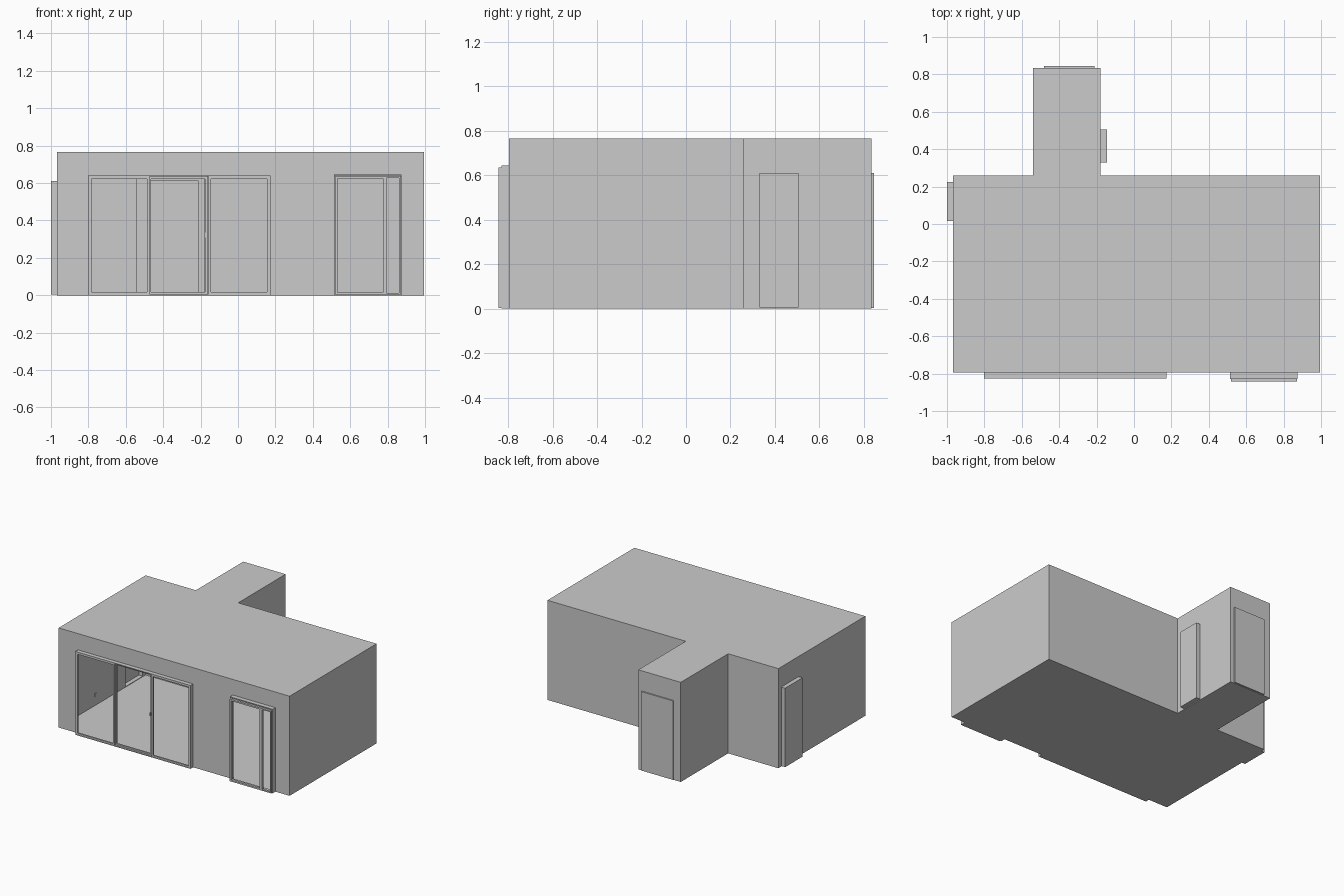
import bpy, bmesh
from mathutils import Vector

if "Cube" in bpy.data.objects:
    bpy.data.objects.remove(bpy.data.objects["Cube"])

H = 0.765
# T-shaped footprint, counter-clockwise
PLAN = [(-0.967, -0.795), (0.995, -0.795), (0.995, 0.26), (-0.18, 0.26),
        (-0.18, 0.835), (-0.54, 0.835), (-0.54, 0.26), (-0.967, 0.26)]
# openings per wall index: (u0, u1, z0, z1, depth outward, closed by a panel)
OPENINGS = {
    0: [(-0.803, 0.175, 0.0, 0.64, 0.03, False), (0.513, 0.875, 0.0, 0.645, 0.033, False)],
    3: [(0.33, 0.505, 0.006, 0.61, 0.035, True)],
    4: [(-0.48, -0.21, 0.004, 0.61, 0.01, True)],
    7: [(0.015, 0.225, 0.004, 0.61, 0.033, True)],
}


def finish(bm, name, recalc=False):
    bmesh.ops.remove_doubles(bm, verts=bm.verts, dist=1e-5)
    if recalc:
        bmesh.ops.recalc_face_normals(bm, faces=bm.faces)
    me = bpy.data.meshes.new(name)
    bm.to_mesh(me)
    bm.free()
    ob = bpy.data.objects.new(name, me)
    bpy.context.collection.objects.link(ob)
    return ob


def quad(bm, pts):
    bm.faces.new([bm.verts.new(p) for p in pts])


def wall(bm, p, q, holes):
    """Thin wall with holes whose reveals push outward."""
    p, q = Vector((*p, 0)), Vector((*q, 0))
    ax = 0 if abs(q.x - p.x) > abs(q.y - p.y) else 1
    d = (q - p).normalized()
    out = Vector((d.y, -d.x, 0))

    def at(u, z, dep=0):
        v = p.copy()
        v[ax] = u
        return v + out * dep + Vector((0, 0, z))

    def face(u0, u1, z0, z1, dep=0):
        if d[ax] < 0:
            u0, u1 = u1, u0
        quad(bm, [at(u0, z0, dep), at(u1, z0, dep), at(u1, z1, dep), at(u0, z1, dep)])

    us = sorted({p[ax], q[ax], *(u for h in holes for u in h[:2])})
    for u0, u1 in zip(us, us[1:]):
        hole = next((h for h in holes if h[0] <= u0 and u1 <= h[1]), None)
        if hole is None:
            face(u0, u1, 0, H)
            continue
        _, _, z0, z1, dep, closed = hole
        face(u0, u1, z1, H)
        if z0 > 0:
            face(u0, u1, 0, z0)
        ring = [(u0, z0), (u1, z0), (u1, z1), (u0, z1)]
        for a, b in zip(ring, ring[1:] + ring[:1]):
            quad(bm, [at(*a), at(*b), at(*b, dep), at(*a, dep)])
        if closed:
            face(u0, u1, z0, z1, dep)


def frame(name, x0, x1, z0, z1, y0, y1, t):
    """Rectangular window frame of bar width t."""
    def rect(i, y):
        return [(x0 + i, y, z0 + i), (x1 - i, y, z0 + i),
                (x1 - i, y, z1 - i), (x0 + i, y, z1 - i)]
    bm = bmesh.new()
    rings = [rect(0, y0), rect(t, y0), rect(t, y1), rect(0, y1)]
    for a, b in zip(rings, rings[1:] + rings[:1]):
        for k in range(4):
            n = (k + 1) % 4
            quad(bm, [a[k], a[n], b[n], b[k]])
    return finish(bm, name, True)


def box(name, x0, x1, y0, y1, z0, z1):
    bm = bmesh.new()
    bmesh.ops.create_cube(bm, size=1)
    for v in bm.verts:
        v.co = ((x0 + x1) / 2 + v.co.x * (x1 - x0),
                (y0 + y1) / 2 + v.co.y * (y1 - y0),
                (z0 + z1) / 2 + v.co.z * (z1 - z0))
    return finish(bm, name)


# room shell: floor, ceiling and walls
bm = bmesh.new()
quad(bm, [(x, y, 0) for x, y in reversed(PLAN)])
quad(bm, [(x, y, H) for x, y in PLAN])
for i, p in enumerate(PLAN):
    wall(bm, p, PLAN[(i + 1) % len(PLAN)], OPENINGS.get(i, []))
finish(bm, "room_shell")

# wide sliding window: surround and three sashes, the middle one set back
frame("wide_window_surround", -0.803, 0.175, 0.0, 0.64, -0.827, -0.797, 0.006)
for n, (x0, x1, y) in enumerate([(-0.797, -0.473, -0.825), (-0.478, -0.163, -0.812),
                                 (-0.158, 0.169, -0.825)]):
    frame(f"wide_window_sash_{n + 1}", x0, x1, 0.004, 0.635, y, y + 0.012, 0.013)

# narrow window: surround, broad sash and slim side sash
frame("narrow_window_surround", 0.513, 0.875, 0.0, 0.645, -0.829, -0.797, 0.006)
frame("narrow_window_sash", 0.519, 0.786, 0.004, 0.635, -0.843, -0.825, 0.012)
frame("narrow_window_side_sash", 0.786, 0.871, 0.004, 0.635, -0.843, -0.825, 0.009)

# small fittings: sash handle and wall sockets
box("sash_handle", -0.178, -0.172, -0.82, -0.812, 0.31, 0.335)
box("left_wall_socket", -0.967, -0.962, -0.36, -0.335, 0.07, 0.095)
box("back_wall_socket", -0.92, -0.895, 0.255, 0.26, 0.04, 0.065)
